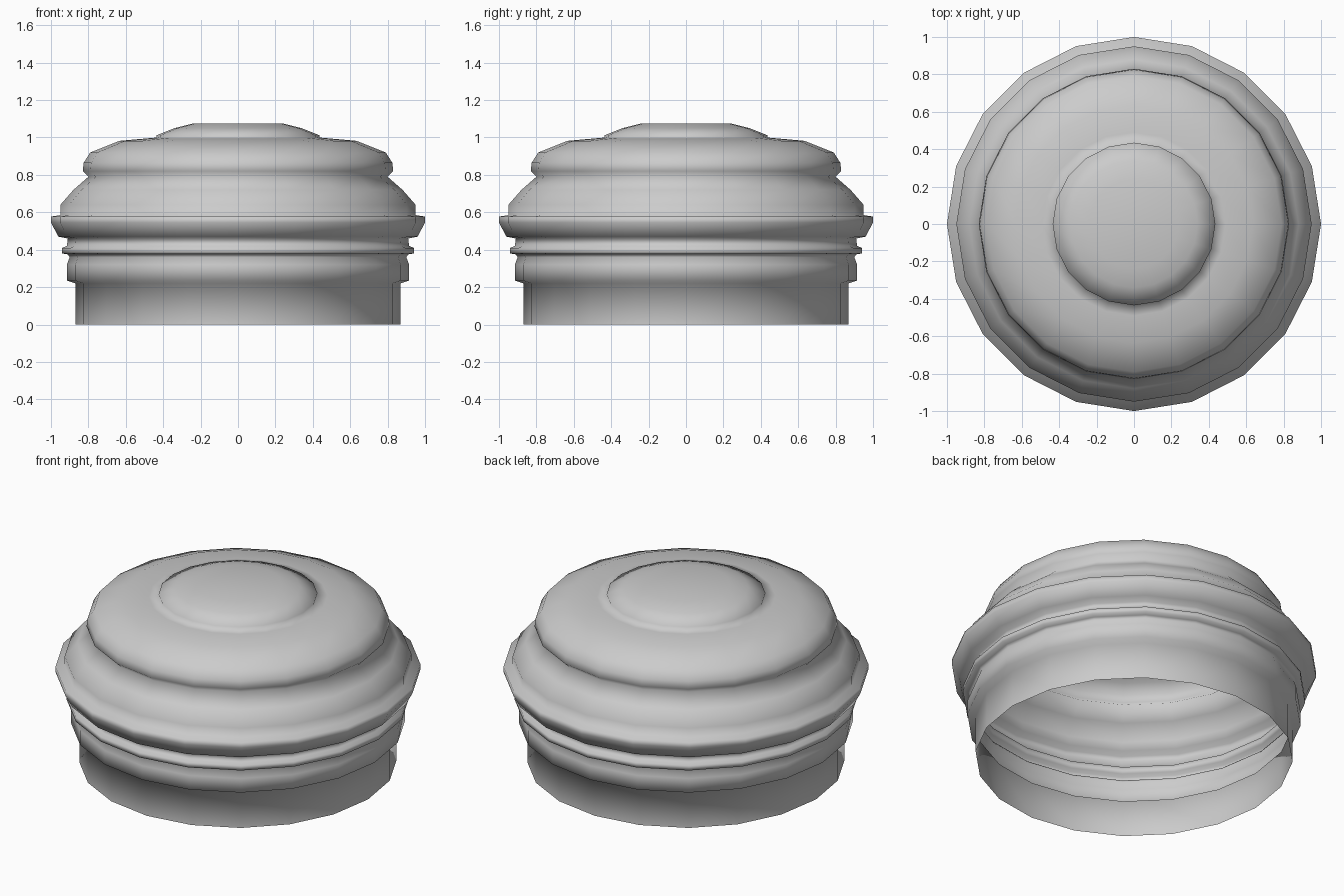
import bpy, bmesh, math

cube = bpy.data.objects.get("Cube")
if cube:
    bpy.data.objects.remove(cube, do_unlink=True)

SIDES = 20

grey = bpy.data.materials.new("light grey")
grey.use_nodes = True
colour = (0.6, 0.6, 0.6, 1)
grey.diffuse_color = colour
grey.node_tree.nodes["Principled BSDF"].inputs["Base Color"].default_value = colour

# Outline of the open shell (radius, height): skirt, ribs, rim, shoulder, cap, button
profile = [
    (.87, 0), (.87, .22), (.915, .235), (.915, .32), (.90, .36),
    (.91, .375), (.94, .38), (.94, .41), (.915, .42), (.91, .46),
    (.96, .47), (1, .545), (1, .577), (.95, .585), (.95, .64),
    (.88, .72), (.80, .79), (.83, .82), (.825, .865), (.79, .92),
    (.635, .982), (.49, .995), (.435, 1.0), (.435, 1.012),
    (.34, 1.05), (.24, 1.075),
]


def lathe(name, points):
    bm = bmesh.new()
    rings = []
    for r, z in points:
        angles = [2 * math.pi * i / SIDES for i in range(SIDES)]
        rings.append([bm.verts.new((r * math.cos(a), r * math.sin(a), z)) for a in angles])
    for low, high in zip(rings, rings[1:]):
        for i in range(SIDES):
            j = (i + 1) % SIDES
            bm.faces.new((low[i], low[j], high[j], high[i]))
    bm.faces.new(rings[-1])  # flat top, open bottom
    mesh = bpy.data.meshes.new(name)
    bm.to_mesh(mesh)
    bm.free()
    mesh.materials.append(grey)
    mesh.shade_smooth()
    obj = bpy.data.objects.new(name, mesh)
    bpy.context.collection.objects.link(obj)
    return obj


lathe("ribbed_dome_shell", profile)
